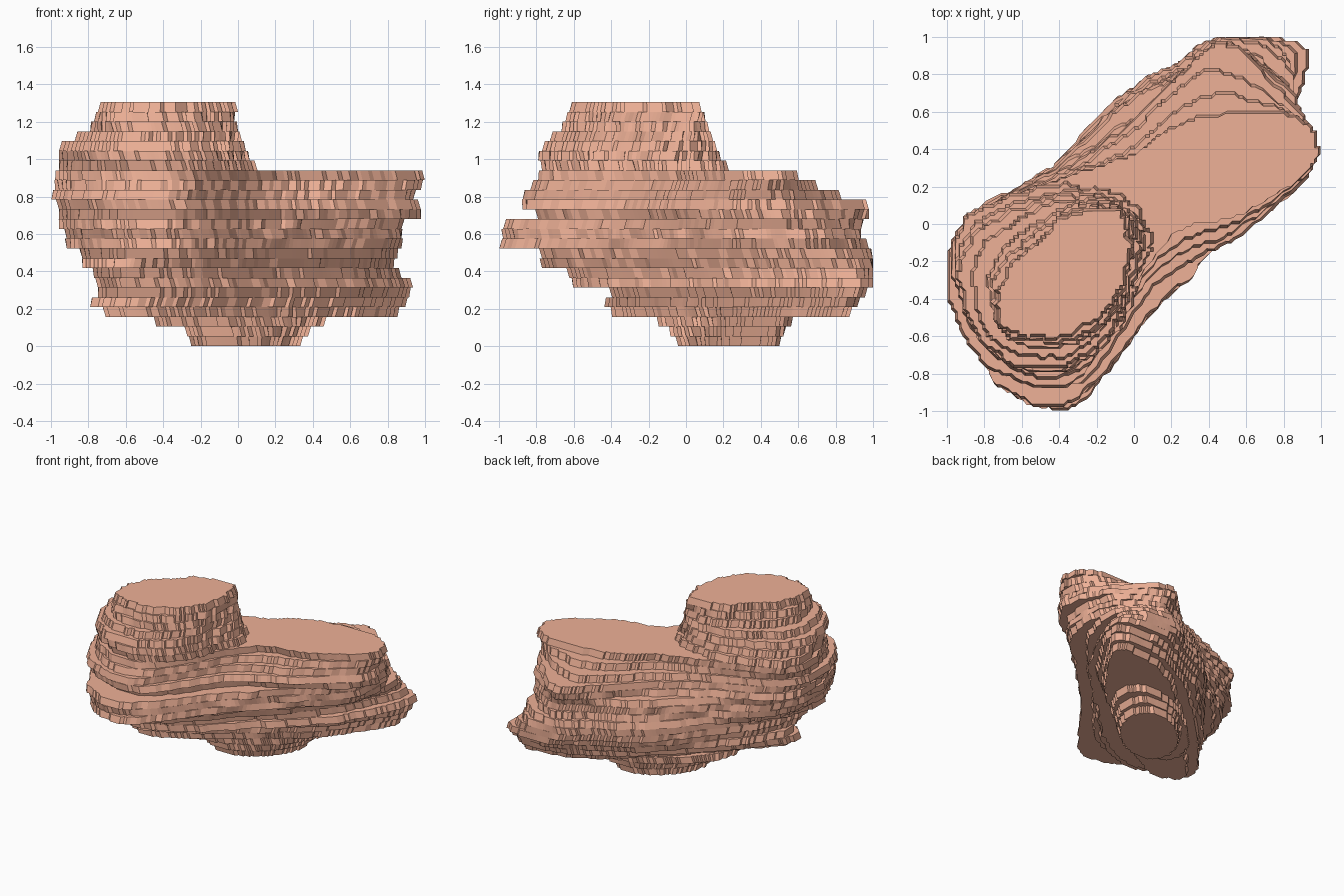
import bpy, bmesh, math, random
from mathutils import Vector

if "Cube" in bpy.data.objects:
    bpy.data.objects.remove(bpy.data.objects["Cube"])

random.seed(4)
LAYERS, HEIGHT, GRID = 25, 1.305, 0.0208
STEP = HEIGHT / LAYERS

# silhouette of the rock, one value per stratum from the ground up
X_MIN = [-.24, -.28, -.43, -.71, -.79, -.75, -.74, -.77, -.83, -.84, -.91, -.92, -.95,
         -.96, -.95, -1.0, -.97, -.98, -.96, -.95, -.95, -.87, -.79, -.77, -.74]
X_MAX = [.33, .38, .46, .86, .89, .92, .94, .87, .83, .85, .87, .88, .88,
         .97, .97, .94, .97, .99, .11, .07, .05, .02, .00, -.01, -.01]
Y_MIN = [-.05, -.09, -.14, -.40, -.43, -.40, -.60, -.62, -.78, -.78, -.99, -.97, -.98,
         -.79, -.87, -.88, -.83, -.80, -.77, -.79, -.78, -.72, -.67, -.65, -.62]
Y_MAX = [.50, .53, .56, .87, .92, .95, 1.0, 1.0, 1.0, 1.0, .97, .94, .94,
         .97, .97, .83, .70, .61, .22, .19, .17, .14, .12, .10, .09]


def ellipse(a, b):
    """Ellipse lying along the diagonal, clockwise from its left end."""
    angles = [i * math.tau / 12 for i in range(12)]
    return [(-a * math.cos(t) - b * math.sin(t), -a * math.cos(t) + b * math.sin(t))
            for t in angles]


# plan outlines at a few strata, clockwise from the left end
foot_low, foot_top = ellipse(1, .62), ellipse(1, .5)
low_slab = [(-.71, -.3), (-.52, -.06), (-.3, .18), (0, .48), (.3, .74), (.65, .87),
            (.86, .82), (.68, .5), (.46, .24), (.17, .02), (-.18, -.24), (-.5, -.4)]
lobe = [(-.74, -.4), (-.65, -.05), (-.4, .28), (-.03, .68), (.3, .86), (.55, 1.0),
        (.93, .93), (.84, .58), (.58, .18), (.23, -.13), (-.15, -.48), (-.55, -.6)]
shelf = [(-.91, -.45), (-.8, .03), (-.4, .32), (-.05, .66), (.3, .84), (.55, .95),
         (.85, .7), (.84, .26), (.48, -.11), (.13, -.46), (-.28, -.95), (-.66, -.92)]
overhang = [(-.96, -.3), (-.88, .06), (-.4, .32), (0, .58), (.3, .86), (.52, .97),
            (.88, .66), (.97, .32), (.61, 0), (.15, -.27), (-.3, -.78), (-.78, -.68)]
plateau = [(-.98, -.3), (-.9, .03), (-.35, .25), (0, .38), (.2, .52), (.45, .6),
           (.88, .58), (.98, .34), (.6, .06), (.18, -.08), (-.3, -.78), (-.76, -.7)]
tower_low = [(-.96, -.2), (-.9, .04), (-.7, .15), (-.4, .22), (-.1, .18), (.05, .05),
             (.1, -.1), (.02, -.28), (-.02, -.46), (-.18, -.67), (-.45, -.77), (-.8, -.6)]
tower_top = [(-.74, -.38), (-.67, -.22), (-.54, -.1), (-.37, .05), (-.2, .09), (-.05, .07),
             (-.02, -.03), (-.02, -.22), (-.1, -.42), (-.32, -.6), (-.55, -.61), (-.71, -.56)]
KEYS = [(0, foot_low), (2, foot_top), (3, low_slab), (6, lobe), (8, lobe), (10, shelf),
        (12, shelf), (13, overhang), (14, overhang), (17, plateau), (18, tower_low),
        (24, tower_top)]


def blended(level):
    """Plan outline at a stratum, between the two nearest key outlines."""
    for (a, pa), (b, pb) in zip(KEYS, KEYS[1:]):
        if a <= level <= b:
            t = (level - a) / (b - a)
            return [Vector(p).lerp(Vector(q), t) for p, q in zip(pa, pb)]


def smooth_loop(pts, n=16):
    """Closed Catmull-Rom curve."""
    out, m = [], len(pts)
    for i in range(m):
        a, b, c, d = (pts[(i + k) % m] for k in (-1, 0, 1, 2))
        for j in range(n):
            t = j / n
            out.append(0.5 * (2 * b + (c - a) * t + (2 * a - 5 * b + 4 * c - d) * t * t
                              + (3 * b - a - 3 * c + d) * t ** 3))
    return out


def outline(level):
    """Smooth, roughen and fit to the silhouette."""
    loop = smooth_loop(blended(level))
    centre = sum(loop, Vector((0, 0))) / len(loop)
    waves = [(f, random.uniform(0, math.tau), random.uniform(.003, .007)) for f in (7, 13, 23)]
    for i, p in enumerate(loop):
        r = sum(s * math.sin(f * math.tau * i / len(loop) + ph) for f, ph, s in waves)
        loop[i] = p + (p - centre).normalized() * r
    for ax, (lo, hi) in enumerate([(X_MIN, X_MAX), (Y_MIN, Y_MAX)]):
        a, b = min(p[ax] for p in loop), max(p[ax] for p in loop)
        for p in loop:
            p[ax] = lo[level] + (p[ax] - a) / (b - a) * (hi[level] - lo[level])
    return loop


def jagged(level):
    """Bottom points snapped to a grid; top points lean towards the next stratum."""
    loop, target = LOOPS[level], LOOPS[min(level + 1, LAYERS - 1)]
    low, high = [], []
    for p, q in zip(loop, target):
        s = Vector((round(p.x / GRID) * GRID, round(p.y / GRID) * GRID))
        if low and s == low[-1]:
            continue
        if len(low) > 1 and s == low[-2]:
            low.pop(), high.pop()
            continue
        lean = q - p
        if level == LAYERS - 1:
            lean = Vector((-.38, -.26)) - p
        lean = lean.normalized() * min(lean.length, 0.016)
        low.append(s)
        high.append(s + lean)
    if low[0] == low[-1]:
        low.pop(), high.pop()
    return low, high


LOOPS = [outline(i) for i in range(LAYERS)]
rock = bpy.data.materials.new("sandstone")
rock.diffuse_color = (0.86, 0.44, 0.31, 1)
rock.use_nodes = True
rock.node_tree.nodes["Principled BSDF"].inputs["Base Color"].default_value = rock.diffuse_color


def strata(name, first, last):
    """Stack of extruded strata as one object."""
    bm = bmesh.new()
    for level in range(first, last + 1):
        rings = [[bm.verts.new((p.x, p.y, (level + k) * STEP)) for p in ring]
                 for k, ring in enumerate(jagged(level))]
        bm.faces.new(rings[0])
        bm.faces.new(rings[1][::-1])
        for i in range(len(rings[0])):
            j = (i + 1) % len(rings[0])
            bm.faces.new((rings[0][j], rings[0][i], rings[1][i], rings[1][j]))
    bmesh.ops.recalc_face_normals(bm, faces=bm.faces)
    mesh = bpy.data.meshes.new(name)
    bm.to_mesh(mesh)
    bm.free()
    mesh.materials.append(rock)
    bpy.context.collection.objects.link(bpy.data.objects.new(name, mesh))


strata("rock_foot", 0, 2)
strata("lower_body", 3, 9)
strata("front_shelf", 10, 12)
strata("plateau", 13, 17)
strata("tower", 18, 24)
